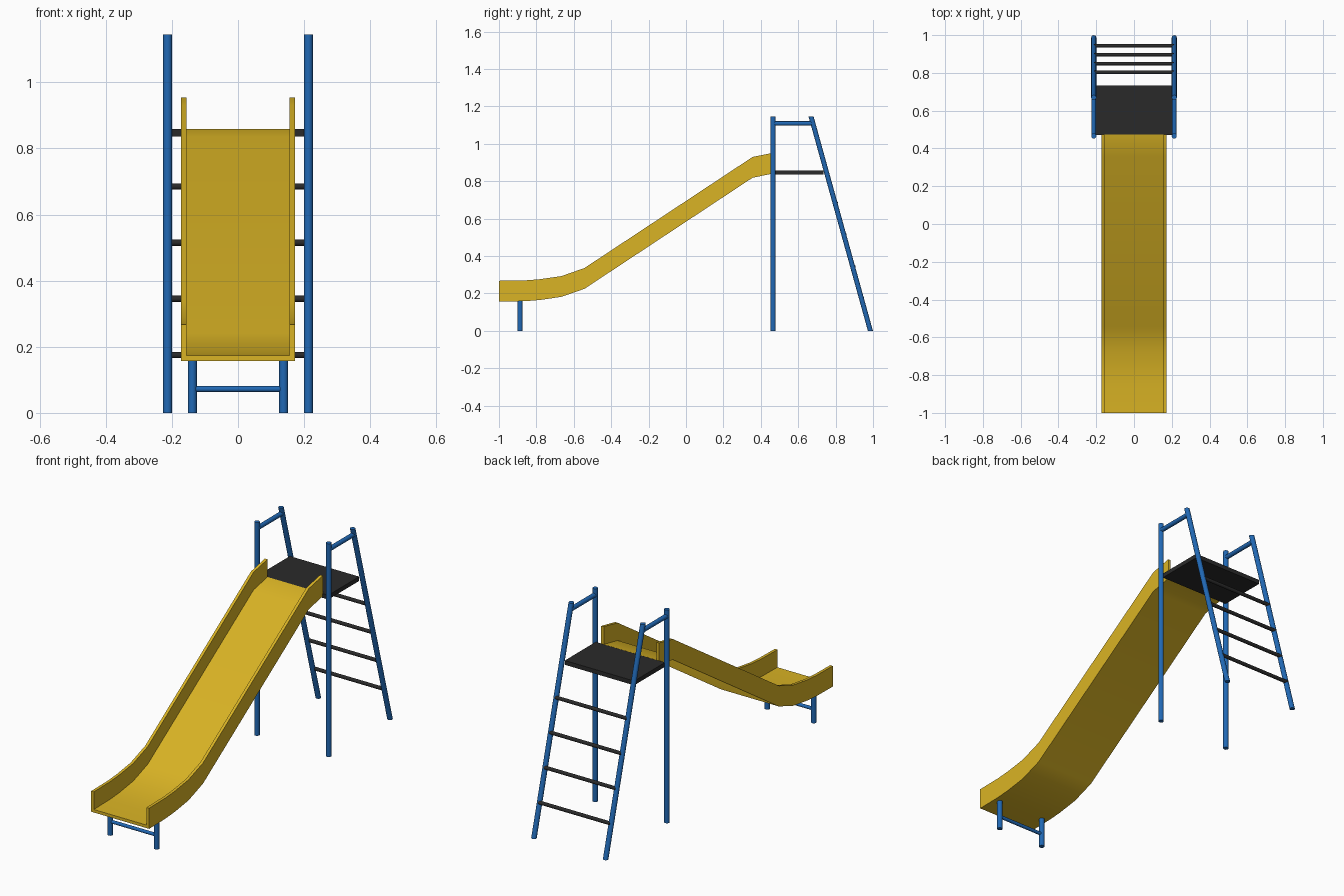
import bpy
import bmesh
from mathutils import Vector

cube = bpy.data.objects.get("Cube")
if cube:
    bpy.data.objects.remove(cube, do_unlink=True)


def make_material(name, color):
    mat = bpy.data.materials.new(name)
    mat.use_nodes = True
    mat.diffuse_color = (*color, 1)
    mat.node_tree.nodes["Principled BSDF"].inputs["Base Color"].default_value = (*color, 1)
    return mat


YELLOW = make_material("yellow slide", (0.70, 0.455, 0.018))
BLUE = make_material("blue frame", (0.015, 0.14, 0.46))
BLACK = make_material("black tread", (0.023, 0.023, 0.023))


def finish(name, bm, mat):
    bmesh.ops.recalc_face_normals(bm, faces=bm.faces)
    mesh = bpy.data.meshes.new(name)
    bm.to_mesh(mesh)
    bm.free()
    mesh.materials.append(mat)
    obj = bpy.data.objects.new(name, mesh)
    bpy.context.collection.objects.link(obj)
    bpy.ops.object.select_all(action="DESELECT")
    obj.select_set(True)
    bpy.context.view_layer.objects.active = obj
    bpy.ops.object.shade_smooth_by_angle(angle=0.6)
    return obj


def tube(name, start, end, radius, mat, level_ends=False):
    """Round bar between two points; level_ends cuts both ends horizontally."""
    start, end = Vector(start), Vector(end)
    axis = end - start
    bm = bmesh.new()
    bmesh.ops.create_cone(bm, cap_ends=True, segments=20, radius1=radius,
                          radius2=radius, depth=1)
    turn = axis.to_track_quat("Z", "Y")
    for v in bm.verts:
        along = start + axis * (v.co.z + 0.5)
        ring = Vector((v.co.x, v.co.y, 0))
        v.co = along + (ring if level_ends else turn @ ring)
    return finish(name, bm, mat)


# Slide chute: a U section swept along its side path
HALF, WALL, FLOOR, RIM = 0.172, 0.0155, 0.016, 0.111
section = [(-HALF, 0), (HALF, 0), (HALF, RIM), (HALF - WALL, RIM),
           (HALF - WALL, FLOOR), (WALL - HALF, FLOOR), (WALL - HALF, RIM), (-HALF, RIM)]
path = [(-1, 0.157), (-0.86, 0.159), (-0.783, 0.165), (-0.666, 0.182),
        (-0.543, 0.225), (0.356, 0.819), (0.474, 0.843)]
bm = bmesh.new()
rings = [[bm.verts.new((x, y, z + h)) for x, h in section] for y, z in path]
for a, b in zip(rings, rings[1:]):
    for i in range(len(section)):
        j = (i + 1) % len(section)
        bm.faces.new((a[i], a[j], b[j], b[i]))
for ring in (rings[0], rings[-1]):
    bm.faces.new(ring)
finish("slide_chute", bm, YELLOW)

# Tower frame and slide feet, mirrored left and right
TOP, POST_X, POST_R = 1.145, 0.213, 0.0135
FRONT_Y, FOOT_Y, HEAD_Y = 0.466, 0.986, 0.669


def ladder_y(z):
    return FOOT_Y + (HEAD_Y - FOOT_Y) * z / TOP


for side, s in (("left", 1), ("right", -1)):
    x = s * POST_X
    tube(side + "_front_post", (x, FRONT_Y, 0), (x, FRONT_Y, TOP), POST_R, BLUE)
    tube(side + "_ladder_post", (x, FOOT_Y, 0), (x, HEAD_Y, TOP), POST_R, BLUE, True)
    tube(side + "_handrail", (x, FRONT_Y, 1.109), (x, ladder_y(1.109), 1.109), 0.012, BLUE)
    tube(side + "_slide_foot", (s * 0.138, -0.887, 0), (s * 0.138, -0.887, 0.162), POST_R, BLUE)

tube("slide_foot_crossbar", (-0.138, -0.887, 0.072), (0.138, -0.887, 0.072), 0.009, BLUE)

# Ladder rungs
for i in range(4):
    z = 0.175 + 0.17 * i
    y = ladder_y(z) + 0.006
    tube(f"ladder_rung_{i + 1}", (-POST_X, y, z), (POST_X, y, z), 0.0095, BLACK)

# Platform
bm = bmesh.new()
bmesh.ops.create_cube(bm, size=1)
for v in bm.verts:
    v.co = (v.co.x * 0.412, 0.603 + v.co.y * 0.262, 0.847 + v.co.z * 0.023)
finish("platform", bm, BLACK)
